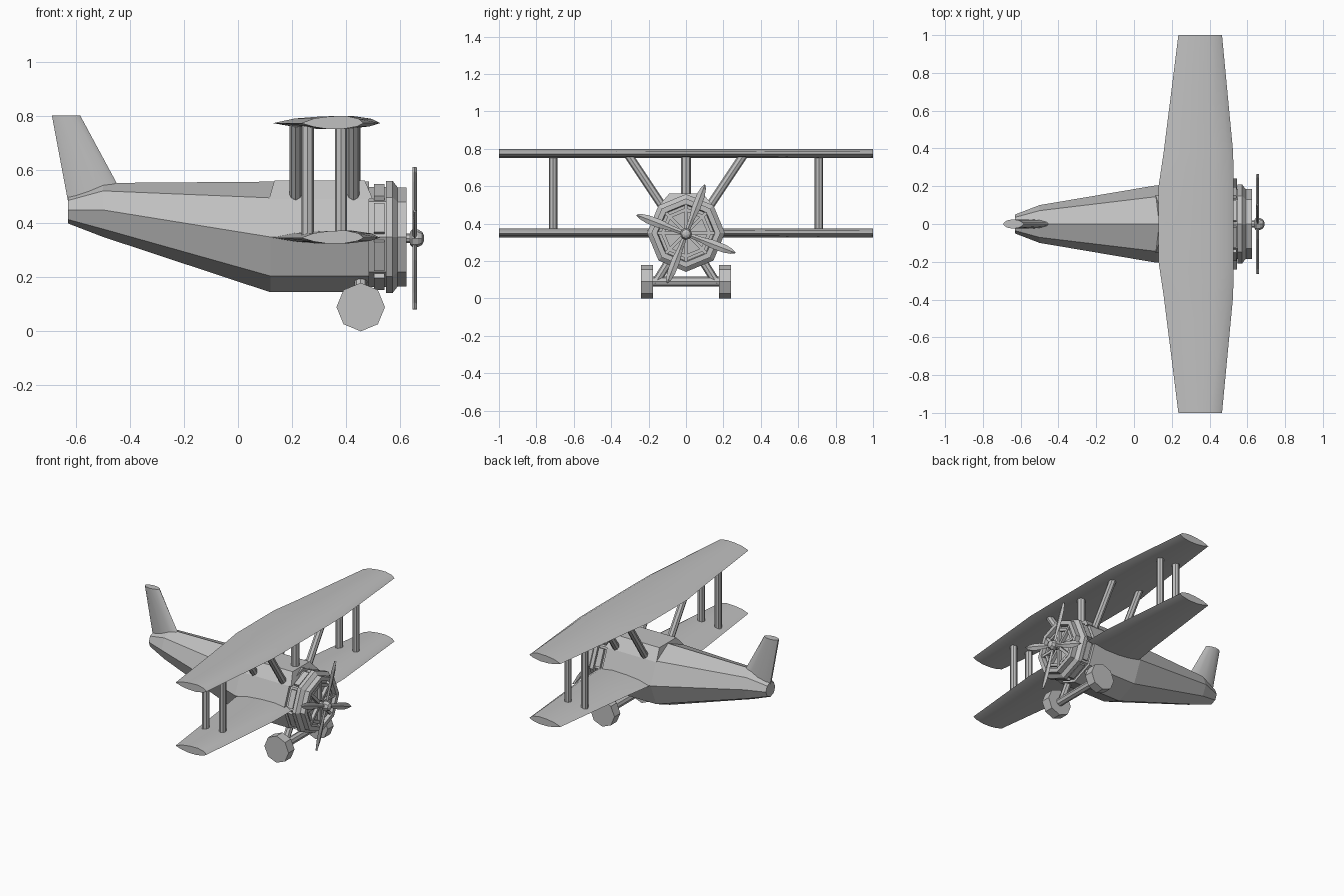
import bpy, bmesh
from math import sin, cos, pi, radians
from mathutils import Vector, Matrix

if "Cube" in bpy.data.objects:
    bpy.data.objects.remove(bpy.data.objects["Cube"])

COLOUR = (0.53, 0.53, 0.53, 1)
grey = bpy.data.materials.new("plain_grey")
grey.use_nodes = True
grey.diffuse_color = COLOUR
grey.node_tree.nodes["Principled BSDF"].inputs["Base Color"].default_value = COLOUR

AXIS_Z = 0.35  # height of the engine axis


def loft(name, rings, smooth=False):
    """Skin a list of equal point rings and cap both ends."""
    bm = bmesh.new()
    rows = [[bm.verts.new(p) for p in ring] for ring in rings]
    n = len(rows[0])
    for a, b in zip(rows, rows[1:]):
        for i in range(n):
            j = (i + 1) % n
            bm.faces.new((a[i], a[j], b[j], b[i]))
    bm.faces.new(rows[0])
    bm.faces.new(rows[-1])
    bmesh.ops.recalc_face_normals(bm, faces=bm.faces)
    mesh = bpy.data.meshes.new(name)
    bm.to_mesh(mesh)
    bm.free()
    mesh.materials.append(grey)
    obj = bpy.data.objects.new(name, mesh)
    bpy.context.collection.objects.link(obj)
    if smooth:
        bpy.ops.object.select_all(action='DESELECT')
        obj.select_set(True)
        bpy.context.view_layer.objects.active = obj
        bpy.ops.object.shade_smooth_by_angle(angle=radians(30))
    return obj


def ring_x(x, r, z=AXIS_Z, n=8):
    """Polygon facing along x with a corner at the top."""
    return [(x, r * sin(2 * pi * i / n), z + r * cos(2 * pi * i / n)) for i in range(n)]


def lathe(name, profile, z=AXIS_Z, n=8):
    return loft(name, [ring_x(x, r, z, n) for x, r in profile])


def rod(name, start, end, r=0.023, n=8):
    start, end = Vector(start), Vector(end)
    turn = (end - start).to_track_quat('Z', 'Y')
    circle = [turn @ Vector((r * cos(2 * pi * i / n), r * sin(2 * pi * i / n), 0)) for i in range(n)]
    return loft(name, [[start + p for p in circle], [end + p for p in circle]])


def box(name, x0, x1, y0, y1, z0, z1):
    return loft(name, [[(x, y0, z0), (x, y1, z0), (x, y1, z1), (x, y0, z1)] for x in (x0, x1)])


def spin(obj, angle):
    """Turn a part about the engine axis."""
    c = Vector((0, 0, AXIS_Z))
    obj.data.transform(Matrix.Translation(c) @ Matrix.Rotation(angle, 4, 'X') @ Matrix.Translation(-c))


# Fuselage: octagonal, rising and narrowing to the tail
loft("fuselage", [ring_x(-0.63, 0.05, 0.45), ring_x(-0.5, 0.1, 0.45),
                  ring_x(0.12, 0.205), ring_x(0.485, 0.205)])

# Raised cockpit deck
loft("cockpit_deck", [
    [(x0, -w, z), (x1, -w, z), (x1, w, z), (x0, w, z)]
    for x0, x1, w, z in ((0.115, 0.5, 0.15, 0.49), (0.135, 0.47, 0.09, 0.56))])

# Tail fin with a rounded section
FIN = [(0, 0.006), (0.15, 0.018), (0.45, 0.025), (0.75, 0.02), (0.94, 0.01), (1, 0)]
fin_outline = FIN + [(t, -w) for t, w in FIN[-2::-1]]
loft("tail_fin", [
    [(x0 + t * (x1 - x0), w, z0 + t * (z1 - z0)) for t, w in fin_outline]
    for x0, x1, z0, z1 in ((-0.627, -0.43, 0.47, 0.53), (-0.632, -0.45, 0.49, 0.55),
                           (-0.69, -0.585, 0.8, 0.8))], smooth=True)

# Wings: one section scaled along a tapering plan
SECTION = [(0, 0), (0.2, 0.017), (0.45, 0.025), (0.72, 0.027), (0.92, 0.016), (1, 0),
           (0.9, -0.012), (0.66, -0.022), (0.4, -0.021), (0.2, -0.014)]
HALF_PLAN = [(0.2, 0.13, 0.527), (0.38, 0.157, 0.525), (1, 0.235, 0.466)]
plan = [(-y, a, b) for y, a, b in reversed(HALF_PLAN)] + HALF_PLAN
for name, z in (("upper_wing", 0.772), ("lower_wing", 0.347)):
    loft(name, [[(a + t * (b - a), y, z + h) for t, h in SECTION] for y, a, b in plan], smooth=True)

# Struts and undercarriage, mirrored left and right
for side, s in (("left", 1), ("right", -1)):
    for place, x in (("rear", 0.258), ("front", 0.382)):
        rod(f"{place}_wing_strut_{side}", (x, s * 0.71, 0.345), (x, s * 0.71, 0.77))
    for place, x in (("rear", 0.214), ("front", 0.428)):
        rod(f"{place}_cabane_strut_{side}", (x, s * 0.12, 0.485), (x, s * 0.31, 0.77))
    rod(f"wheel_leg_{side}", (0.455, s * 0.09, 0.2), (0.455, s * 0.165, 0.08))
    wheel = [(0.455 + 0.09 * sin(i * pi / 4), 0.09 * (1 + cos(i * pi / 4))) for i in range(8)]
    loft(f"wheel_{side}", [[(x, s * y, z) for x, z in wheel] for y in (0.177, 0.24)])
rod("centre_strut", (0.428, 0, 0.53), (0.428, 0, 0.77), 0.026)
rod("axle", (0.455, -0.19, 0.09), (0.455, 0.19, 0.09), 0.026)

# Engine: core, rear band and stepped cowl with an open mouth
lathe("engine_core", [(0.48, 0.185), (0.56, 0.185)])
lathe("front_cowl", [(0.549, 0.18), (0.549, 0.208), (0.573, 0.208), (0.592, 0.184), (0.625, 0.184),
                     (0.625, 0.155), (0.597, 0.15), (0.597, 0.02)])
lathe("inner_ring", [(0.596, 0.135), (0.612, 0.135), (0.612, 0.115), (0.596, 0.115)])
for i in range(8):
    angle = i * pi / 4
    # Cylinder block on each flat of the core
    spin(box("cylinder_block", 0.505, 0.543, -0.058, 0.058, AXIS_Z + 0.15, AXIS_Z + 0.188),
         angle + pi / 8)
    # Spoke at each corner of the mouth
    spin(box("engine_spoke", 0.596, 0.618, -0.009, 0.009, AXIS_Z + 0.02, AXIS_Z + 0.153), angle)

# Propeller: shaft, rounded hub and four blades
PROP_Z = 0.345
lathe("propeller_shaft", [(0.59, 0.018), (0.645, 0.018)], PROP_Z)
lathe("propeller_hub", [(0.637, 0.022), (0.645, 0.032), (0.668, 0.032), (0.683, 0.024), (0.69, 0.01)], PROP_Z)
BLADE = [(0.01, 0.012), (0.09, 0.015), (0.15, 0.023), (0.22, 0.022), (0.26, 0.014), (0.282, 0.004)]
for i in range(4):
    blade = loft("propeller_blade", [
        [(0.655 - 0.008, 0, AXIS_Z + r), (0.655, w, AXIS_Z + r),
         (0.655 + 0.008, 0, AXIS_Z + r), (0.655, -w, AXIS_Z + r)] for r, w in BLADE])
    spin(blade, radians(-21 + 90 * i))
    blade.location.z = PROP_Z - AXIS_Z
